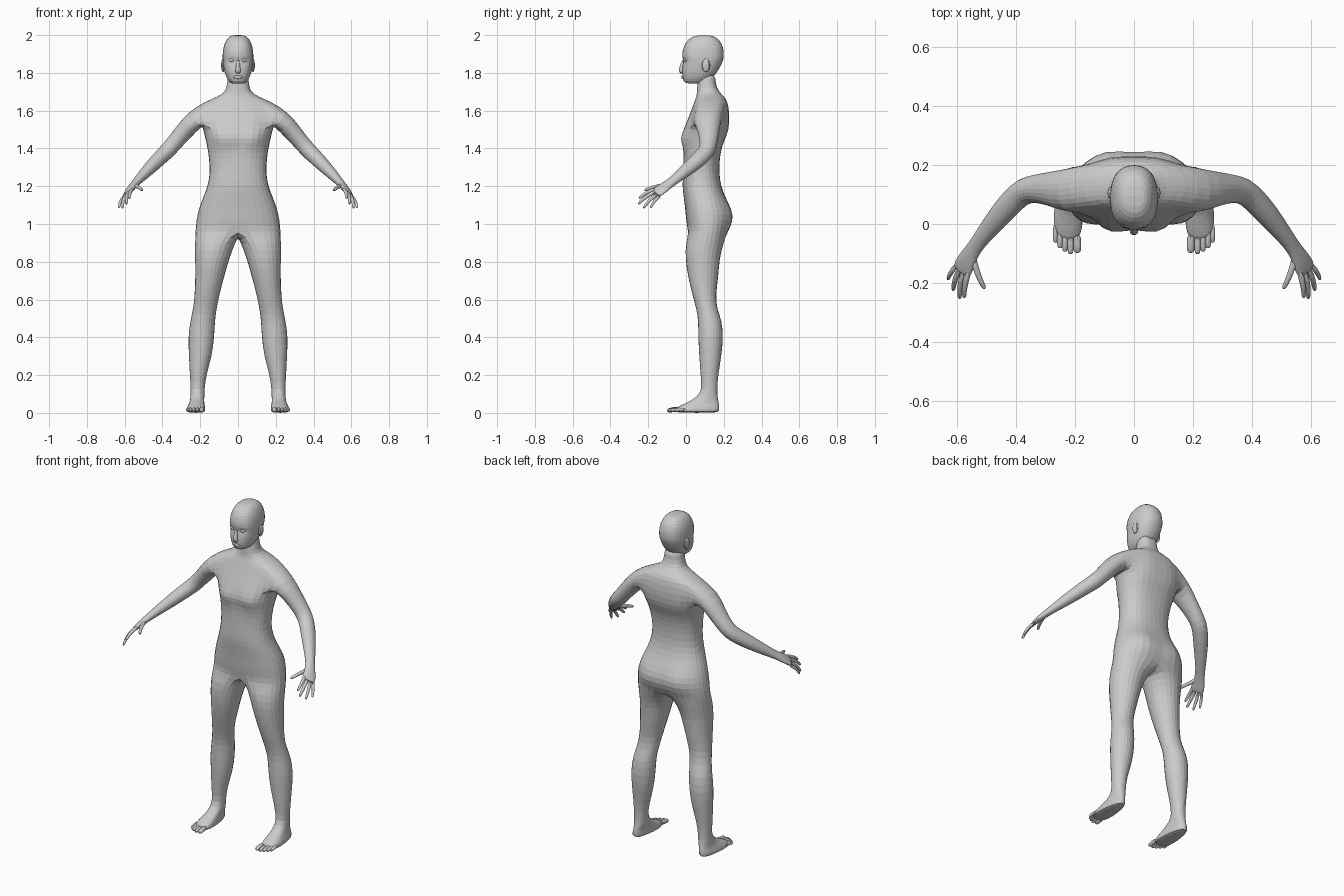
import bpy, bmesh, math
from mathutils import Vector, Matrix


def spow(v, e):
    return math.copysign(abs(v) ** e, v)


def fit(n):
    # enlarge a ring so that subdivision brings it back to the wanted size
    return 1 / (0.75 + 0.25 * math.cos(2 * math.pi / n))


def half_arc(bm, z, w, yf, yb, e=0.85):
    # open half ring from front centre, round the side, to back centre
    cy, ry, out = (yf + yb) / 2, (yb - yf) / 2 * fit(16), []
    for k in range(9):
        t = math.pi * k / 8
        x = 0 if k in (0, 8) else w * fit(16) * spow(math.sin(t), e)
        out.append(bm.verts.new((x, cy - ry * spow(math.cos(t), e), z)))
    return out


def leg_ring(bm, z, x0, x1, yf, yb, e):
    s, out = fit(12), []
    for k in range(12):
        t = math.radians(30 * k - 30)
        out.append(bm.verts.new(((x0 + x1) / 2 + (x1 - x0) / 2 * s * spow(math.sin(t), e),
                                 (yf + yb) / 2 - (yb - yf) / 2 * s * spow(math.cos(t), e), z)))
    return out


def bridge(bm, a, b, closed=True, skip=()):
    n = len(a)
    for i in range(n if closed else n - 1):
        if i not in skip:
            j = (i + 1) % n
            bm.faces.new((a[i], a[j], b[j], b[i]))


def tube(bm, rows, side, n, start=None):
    # rows: x, y, z, thickness radius, width radius; side: width direction per row
    pts, prev = [Vector(r[:3]) for r in rows], start
    for i, r in enumerate(rows):
        d = (pts[min(i + 1, len(pts) - 1)] - pts[max(i - 1, 0)]).normalized()
        s = Vector(side(i))
        s = (s - d * s.dot(d)).normalized()
        u = d.cross(s)
        ring = [bm.verts.new(pts[i] + fit(n) * (u * r[3] * math.cos(a) + s * r[4] * math.sin(a)))
                for a in (2 * math.pi * k / n for k in range(n))]
        if prev:
            bridge(bm, prev, ring)
        else:
            bm.faces.new(ring)
        prev = ring
    bm.faces.new(prev)


def bump(bm, centre, radius, push):
    for v in bm.verts:
        f = math.exp(-((v.co - Vector(centre)).length / radius) ** 2)
        v.co.y += push * f


def finish(bm, name, mirror=True, subdiv=1):
    bmesh.ops.recalc_face_normals(bm, faces=bm.faces)
    me = bpy.data.meshes.new(name)
    bm.to_mesh(me)
    bm.free()
    ob = bpy.data.objects.new(name, me)
    bpy.context.collection.objects.link(ob)
    if mirror:
        ob.modifiers.new("mirror", 'MIRROR')
    if subdiv:
        m = ob.modifiers.new("subdivide", 'SUBSURF')
        m.levels = m.render_levels = subdiv
    return ob


# body: torso rows (z, half width, front y, back y)
torso = [(1.80, .052, .065, .16), (1.74, .058, .06, .155), (1.70, .066, .058, .175),
         (1.675, .105, .056, .20), (1.65, .17, .045, .22), (1.58, .195, .02, .225),
         (1.50, .185, -.008, .222), (1.45, .172, -.01, .205), (1.41, .163, -.006, .19),
         (1.35, .153, -.012, .178), (1.27, .148, -.015, .175), (1.20, .16, -.02, .185),
         (1.14, .185, -.012, .208), (1.08, .208, -.004, .23), (1.02, .22, .0, .235),
         (0.96, .226, .012, .22)]
bm = bmesh.new()
rings = [half_arc(bm, *r) for r in torso]
for i in range(len(rings) - 1):
    # leave an opening for the arm
    bridge(bm, rings[i], rings[i + 1], False, (2, 3, 4, 5) if i in (4, 5) else ())
bm.faces.new(rings[0])

# legs and feet (z, inner x, outer x, front y, back y, squareness)
legs = [(.90, .014, .228, -.002, .20, 1), (.82, .045, .228, -.005, .178, 1),
        (.72, .073, .226, .01, .172, 1), (.62, .10, .23, .035, .157, 1),
        (.55, .113, .238, .055, .165, 1), (.49, .122, .252, .065, .19, 1),
        (.40, .125, .265, .064, .198, 1), (.30, .138, .26, .07, .188, 1),
        (.20, .168, .255, .077, .17, 1), (.12, .178, .25, .085, .165, 1),
        (.08, .178, .252, .055, .168, .9), (.052, .172, .262, .0, .174, .8),
        (.03, .17, .274, -.05, .176, .7), (.012, .17, .276, -.062, .174, .7),
        (0, .176, .27, -.055, .168, .7)]
prev = rings[-1] + [bm.verts.new((0, y, z)) for y, z in ((.17, .938), (.11, .93), (.055, .938))]
for r in legs:
    ring = leg_ring(bm, *r)
    bridge(bm, prev, ring)
    prev = ring
bm.faces.new(prev)
for v in bm.verts:
    if v.co.z < .07:    # narrow heel, wide ball of the foot
        f = min(1, max(0, (.17 - v.co.y) / .17))
        v.co.x = .224 + (v.co.x - .224) * (.66 + .36 * f)

# chest, buttocks, shoulder blades
bump(bm, (.085, -.01, 1.45), .05, -.042)
bump(bm, (.09, .225, 1.04), .065, .036)
bump(bm, (.085, .21, 1.54), .08, .014)

# arms down to the palm
hole = [(4, 4), (4, 5), (4, 6), (5, 6), (6, 6), (6, 5), (6, 4), (6, 3), (6, 2), (5, 2), (4, 2), (4, 3)]
arm = [(.225, .113, 1.56, .052, .076), (.29, .12, 1.485, .048, .056),
       (.335, .12, 1.432, .043, .048), (.373, .113, 1.388, .043, .045),
       (.408, .082, 1.355, .040, .044), (.45, .035, 1.313, .037, .041),
       (.505, -.032, 1.257, .028, .031), (.543, -.083, 1.217, .020, .026),
       (.562, -.115, 1.195, .018, .034), (.579, -.148, 1.171, .014, .040),
       (.586, -.165, 1.16, .009, .036)]


def arm_side(i):
    return Vector((0, 1, 0)).lerp(Vector((.735, .44, -.51)), min(1, max(0, (i - 2) / 6)))


tube(bm, arm, arm_side, 12, [rings[i][j] for i, j in hole])
finish(bm, "body")

# fingers: base, tip, radius
bm = bmesh.new()
fingers = [((.558, -.152, 1.186), (.575, -.25, 1.135), .010), ((.576, -.156, 1.173), (.590, -.253, 1.105), .010),
           ((.590, -.150, 1.159), (.612, -.225, 1.083), .0095), ((.599, -.136, 1.149), (.630, -.188, 1.085), .0085),
           ((.548, -.100, 1.203), (.505, -.220, 1.178), .011)]
for a, b, r in fingers:
    a, b = Vector(a), Vector(b)
    rows = []
    for f, k in ((0, 1.1), (.35, 1.05), (.7, .9), (.93, .75), (1, .45)):
        p = a.lerp(b, f) + Vector((.006, -.003, .008)) * math.sin(math.pi * f)
        rows.append((*p, r * k, r * k))
    tube(bm, rows, lambda i: (.735, .44, -.51), 6)
finish(bm, "fingers")

# toes: x, tip y, radius
bm = bmesh.new()
for x, y, r in ((.192, -.098, .014), (.215, -.102, .0105), (.234, -.094, .010), (.251, -.082, .010), (.266, -.064, .009)):
    tube(bm, [(x, y + .065, .02, r, r), (x, y + .03, .018, r, r), (x, y + .008, .013, r * .9, r),
              (x, y, .011, r * .5, r * .6)], lambda i: (1, 0, 0), 6)
finish(bm, "toes")

# head
head = [(2.0, .034, .055, .135), (1.985, .056, .02, .168), (1.955, .072, -.006, .19),
        (1.92, .08, -.018, .20), (1.885, .082, -.024, .20), (1.865, .081, -.017, .196),
        (1.84, .078, -.019, .185), (1.81, .073, -.021, .170), (1.78, .064, -.019, .145),
        (1.757, .05, -.014, .12), (1.742, .032, -.002, .10)]
bm = bmesh.new()
rings = [half_arc(bm, *r) for r in head]
for a, b in zip(rings, rings[1:]):
    bridge(bm, a, b, False)
bm.faces.new(rings[0])
bm.faces.new(rings[-1])
bump(bm, (.034, -.012, 1.865), .02, .014)
finish(bm, "head")

# nose and lips
bm = bmesh.new()
tube(bm, [(0, -.012, 1.872, .007, .009), (0, -.022, 1.84, .009, .010), (0, -.029, 1.812, .015, .016),
          (0, -.018, 1.797, .010, .015)], lambda i: (1, 0, 0), 6)
finish(bm, "nose", False)
bm = bmesh.new()
for z, r in ((1.782, .0055), (1.774, .006)):
    tube(bm, [(-.026, -.008, 1.778, .003, .003), (-.012, -.020, z, r, r), (.012, -.020, z, r, r),
              (.026, -.008, 1.778, .003, .003)], lambda i: (0, 0, 1), 6)
finish(bm, "lips", False)

# eyes and ears
for name, loc, size, seg in (("eyes", (.033, -.002, 1.866), (.014, .012, .009), 10),
                             ("ears", (.079, .105, 1.84), (.011, .022, .036), 10)):
    bm = bmesh.new()
    bmesh.ops.create_uvsphere(bm, u_segments=seg, v_segments=7, radius=1,
                              matrix=Matrix.Translation(loc) @ Matrix.Diagonal((*size, 1)))
    finish(bm, name, True, 0)
